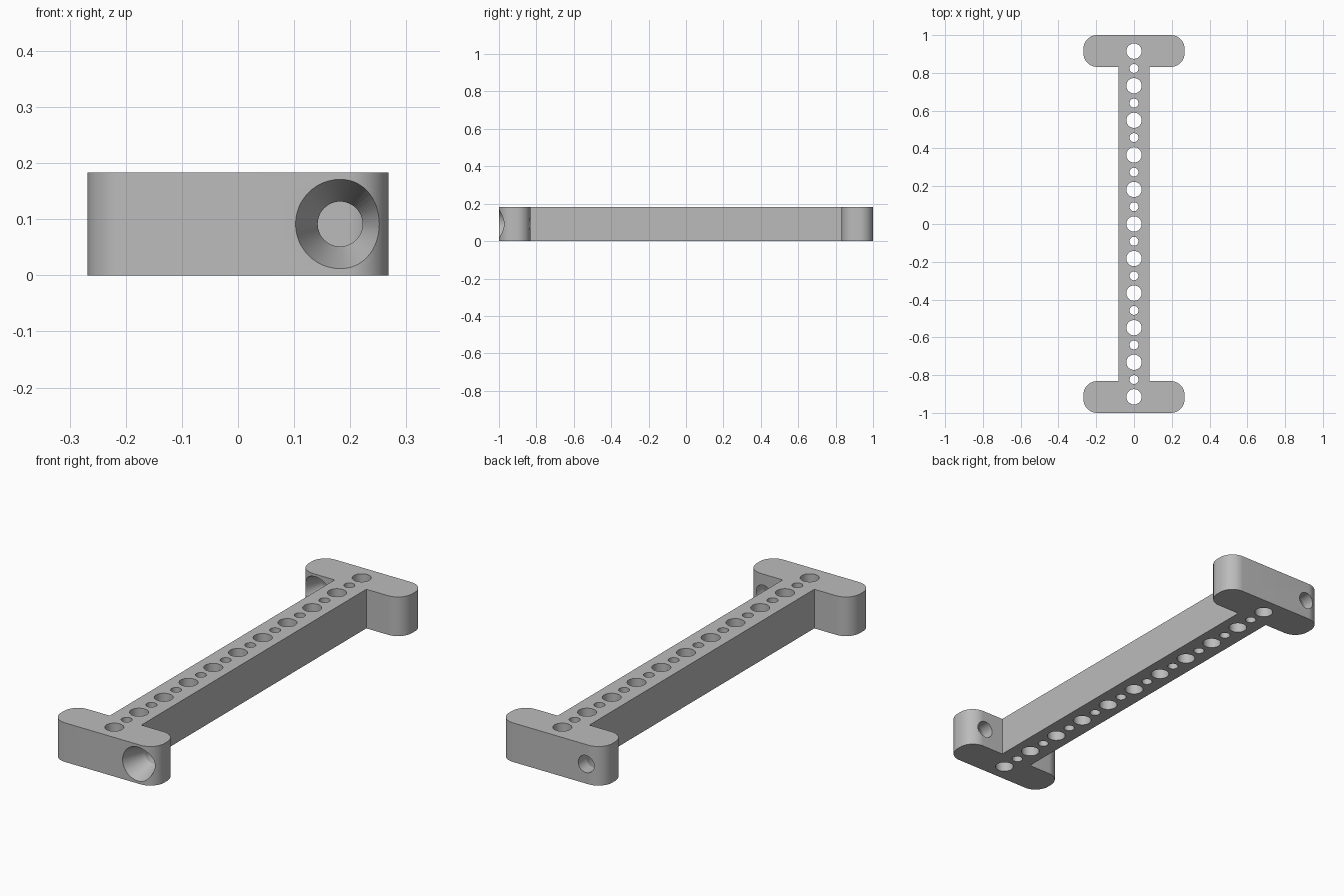
import bpy, bmesh
from math import sin, cos, pi, radians
from mathutils import Matrix, Vector

cube = bpy.data.objects.get("Cube")
if cube:
    bpy.data.objects.remove(cube, do_unlink=True)

HEIGHT = 0.183
PITCH = 0.183          # spacing of the large holes
BAR_HALF = 0.082
END_HALF = 0.268
END_INNER = 0.832      # inner face of each end block
CORNER = 0.073
BORE_X = 0.182

grey = bpy.data.materials.new("light_grey")
grey.use_nodes = True
color = (0.5, 0.5, 0.5, 1)
grey.diffuse_color = color
grey.node_tree.nodes["Principled BSDF"].inputs["Base Color"].default_value = color


def make_object(name, bm):
    bmesh.ops.recalc_face_normals(bm, faces=bm.faces)
    mesh = bpy.data.meshes.new(name)
    bm.to_mesh(mesh)
    bm.free()
    mesh.materials.append(grey)
    obj = bpy.data.objects.new(name, mesh)
    bpy.context.collection.objects.link(obj)
    return obj


def arc(cx, cy, start, steps=16):
    """Quarter turn, counter-clockwise from the start angle."""
    return [(cx + CORNER * cos(start + pi / 2 * i / steps),
             cy + CORNER * sin(start + pi / 2 * i / steps)) for i in range(steps + 1)]


def add_bore(bm, matrix, rings, sides=48):
    """Closed round cutter lofted through (distance, radius) rings."""
    loops = []
    for dist, radius in rings:
        loops.append([bm.verts.new(matrix @ Vector((radius * cos(2 * pi * i / sides),
                                                    radius * sin(2 * pi * i / sides), dist)))
                      for i in range(sides)])
    for a, b in zip(loops, loops[1:]):
        for i in range(sides):
            j = (i + 1) % sides
            bm.faces.new((a[i], a[j], b[j], b[i]))
    bm.faces.new(loops[0][::-1])
    bm.faces.new(loops[-1])


# I-shaped body: right half of the outline, then the same turned half a circle
cx = END_HALF - CORNER
half = [(BAR_HALF, -END_INNER), (BAR_HALF, END_INNER)]
half += arc(cx, END_INNER + CORNER, -pi / 2)
half += arc(cx, 1 - CORNER, 0)
half += [(-x, y) for x, y in reversed(arc(cx, 1 - CORNER, 0))]
half += [(-x, y) for x, y in reversed(arc(cx, END_INNER + CORNER, -pi / 2))]
outline = half + [(-x, -y) for x, y in half]

bm = bmesh.new()
base = bm.faces.new([bm.verts.new((x, y, 0)) for x, y in outline])
top = bmesh.ops.extrude_face_region(bm, geom=[base])
bmesh.ops.translate(bm, vec=(0, 0, HEIGHT),
                    verts=[v for v in top["geom"] if isinstance(v, bmesh.types.BMVert)])
body = make_object("perforated_bar", bm)

# Row of alternating large and small holes
bm = bmesh.new()
for k in range(-10, 11):
    radius = 0.0235 if k % 2 else 0.0405
    add_bore(bm, Matrix.Translation((0, k * PITCH / 2, 0)),
             [(-0.05, radius), (HEIGHT + 0.05, radius)])

# Countersunk screw bores, one per end block, on opposite sides
depth, wide, narrow = 0.11, 0.0795, 0.04
lip = 0.02
flare = wide + lip * (wide - narrow) / depth
for x, y in ((BORE_X, -1), (-BORE_X, END_INNER)):
    matrix = Matrix.Translation((x, y, HEIGHT / 2)) @ Matrix.Rotation(-pi / 2, 4, 'X')
    add_bore(bm, matrix, [(-lip, flare), (depth, narrow), (0.2, narrow)])
cutter = make_object("hole_cutter", bm)
cutter.hide_render = True

# Cut the holes and drop the cutter
bpy.ops.object.select_all(action='DESELECT')
bpy.context.view_layer.objects.active = body
body.select_set(True)
cut = body.modifiers.new("holes", 'BOOLEAN')
cut.operation = 'DIFFERENCE'
cut.solver = 'EXACT'
cut.object = cutter
bpy.ops.object.modifier_apply(modifier=cut.name)
bpy.data.objects.remove(cutter, do_unlink=True)
bpy.ops.object.shade_smooth_by_angle(angle=radians(15))
